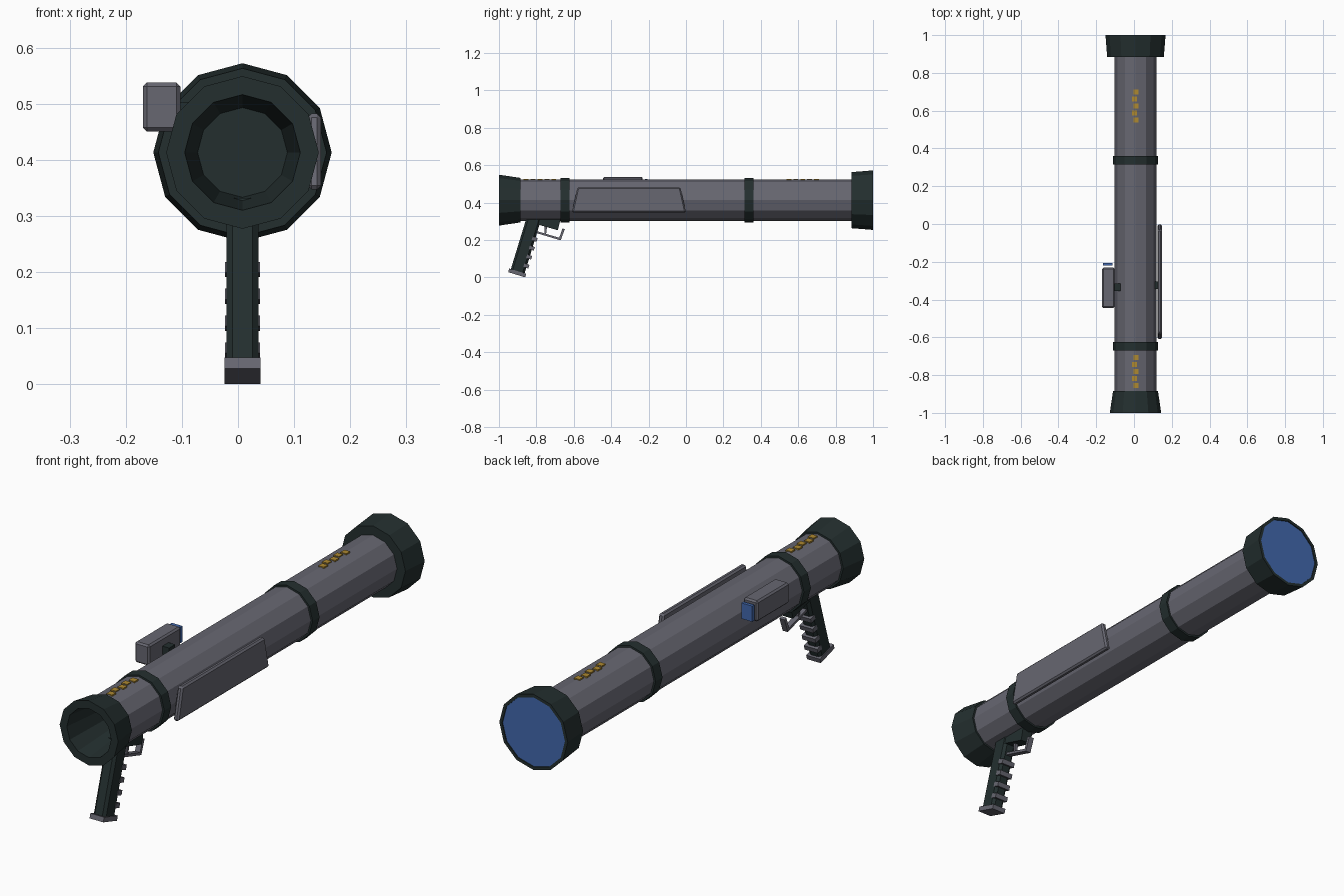
import bpy, bmesh, math
from mathutils import Matrix, Vector

if "Cube" in bpy.data.objects:
    bpy.data.objects.remove(bpy.data.objects["Cube"])

CX, CZ = 0.008, 0.413          # tube axis


def material(name, rgb):
    m = bpy.data.materials.new(name)
    m.diffuse_color = (*rgb, 1)
    m.use_nodes = True
    m.node_tree.nodes["Principled BSDF"].inputs["Base Color"].default_value = m.diffuse_color
    return m


GREY = material("metal grey", (0.135, 0.135, 0.165))
GREEN = material("dark green", (0.017, 0.028, 0.028))
BLUE = material("blue", (0.055, 0.14, 0.42))
GOLD = material("gold marking", (0.42, 0.25, 0.03))


def finish(name, bm, mat, bevel=0):
    bmesh.ops.recalc_face_normals(bm, faces=bm.faces)
    me = bpy.data.meshes.new(name)
    bm.to_mesh(me)
    bm.free()
    me.materials.append(mat)
    ob = bpy.data.objects.new(name, me)
    bpy.context.collection.objects.link(ob)
    if bevel:
        mod = ob.modifiers.new("bevel", 'BEVEL')
        mod.width = bevel
        mod.segments = 1
    return ob


def lathe(name, profile, mat, closed=False, cap_end=False, sides=12):
    """Revolve (y, radius) points around the tube axis."""
    bm = bmesh.new()
    rings = []
    for y, r in profile:
        rings.append([bm.verts.new((CX + r * math.cos(math.tau * i / sides), y,
                                    CZ + r * math.sin(math.tau * i / sides)))
                      for i in range(sides)])
    pairs = list(zip(rings, rings[1:]))
    if closed:
        pairs.append((rings[-1], rings[0]))
    for a, b in pairs:
        for i in range(sides):
            j = (i + 1) % sides
            bm.faces.new((a[i], a[j], b[j], b[i]))
    if cap_end:
        bm.faces.new(rings[-1])
    return finish(name, bm, mat)


def prism(name, pts, x0, x1, mat, bevel=0):
    """Extrude a (y, z) outline from x0 to x1."""
    bm = bmesh.new()
    f = bm.faces.new([bm.verts.new((x0, y, z)) for y, z in pts])
    ext = bmesh.ops.extrude_face_region(bm, geom=[f])["geom"]
    moved = [v for v in ext if isinstance(v, bmesh.types.BMVert)]
    bmesh.ops.translate(bm, verts=moved, vec=(x1 - x0, 0, 0))
    return finish(name, bm, mat, bevel)


def box(name, center, size, mat, tilt=0, bevel=0, upright_bevel=0):
    bm = bmesh.new()
    bmesh.ops.create_cube(bm, size=1)
    bmesh.ops.scale(bm, verts=bm.verts, vec=size)
    if upright_bevel:
        edges = [e for e in bm.edges
                 if abs(e.verts[0].co.z - e.verts[1].co.z) > 1e-5]
        bmesh.ops.bevel(bm, geom=edges, offset=upright_bevel, segments=1,
                        affect='EDGES')
    bmesh.ops.transform(bm, verts=bm.verts, matrix=Matrix.Translation(center)
                        @ Matrix.Rotation(tilt, 4, 'X'))
    return finish(name, bm, mat, bevel)


# Main tube
lathe("tube", [(-0.93, 0.111), (0.95, 0.111)], GREY)

# Front collar with tapered bore and floor
lathe("front_collar", [(-0.885, 0.10), (-0.885, 0.119), (-1.0, 0.136),
                       (-1.0, 0.103), (-0.80, 0.080)], GREEN, cap_end=True)

# Rear flare and its blue end disc
lathe("rear_flare", [(0.885, 0.10), (0.885, 0.150), (1.0, 0.159),
                     (1.0, 0.146), (0.994, 0.146), (0.994, 0.10)], GREEN)
lathe("rear_disc", [(0.98, 0.147), (0.996, 0.147)], BLUE, cap_end=True)

# Bands around the tube
for label, y in (("front", -0.647), ("rear", 0.337)):
    lathe(label + "_band", [(y - 0.023, 0.105), (y - 0.023, 0.119),
                            (y + 0.023, 0.119), (y + 0.023, 0.105)],
          GREEN, closed=True)

# Side panel on the right with its mount
prism("side_panel", [(-0.61, 0.347), (0.0, 0.347), (-0.03, 0.482), (-0.58, 0.482)],
      0.124, 0.148, GREY, bevel=0.007)
box("panel_mount", (0.117, -0.325, 0.42), (0.025, 0.04, 0.04), GREEN)

# Sight on the left with its mount and lens
box("sight_body", (-0.136, -0.338, 0.494), (0.067, 0.213, 0.087), GREY, bevel=0.007)
box("sight_mount", (-0.088, -0.335, 0.485), (0.034, 0.04, 0.035), GREEN)
box("sight_lens", (-0.138, -0.213, 0.494), (0.050, 0.014, 0.066), BLUE)

# Pistol grip, cap and finger ridges share one tilted axis
TILT = -math.radians(17)
BASE = Vector((CX, -0.9025, 0.0238))
UP = Vector((0, math.sin(-TILT), math.cos(TILT)))
OUT = Vector((0, math.cos(TILT), -math.sin(-TILT)))
box("grip", BASE + UP * 0.158, (0.057, 0.077, 0.305), GREEN, TILT, upright_bevel=0.011)
box("grip_cap", BASE, (0.064, 0.095, 0.02), GREY, TILT)
for i in range(4):
    box(f"grip_ridge_{i + 1}", BASE + UP * (0.05 + 0.05 * i) + OUT * 0.036,
        (0.062, 0.028, 0.02), GREY, TILT)

# Trigger housing, trigger and guard
prism("trigger_housing", [(-0.81, 0.315), (-0.67, 0.315), (-0.685, 0.252),
                          (-0.80, 0.285)], CX - 0.025, CX + 0.025, GREEN)
prism("trigger", [(-0.757, 0.285), (-0.742, 0.28), (-0.748, 0.232), (-0.757, 0.235)],
      CX - 0.007, CX + 0.007, GREY)
prism("trigger_guard", [(-0.80, 0.248), (-0.80, 0.237), (-0.670, 0.198),
                        (-0.648, 0.258), (-0.660, 0.262), (-0.678, 0.212)],
      CX - 0.012, CX + 0.012, GREY)

# Gold marking dashes along the top of the tube
for label, y0 in (("front", -0.855), ("rear", 0.55)):
    for i in range(5):
        box(f"{label}_marking_{i + 1}", (CX + 0.004 * (-1) ** i - 0.002, y0 + 0.037 * i, 0.5235),
            (0.026, 0.026, 0.006), GOLD)
